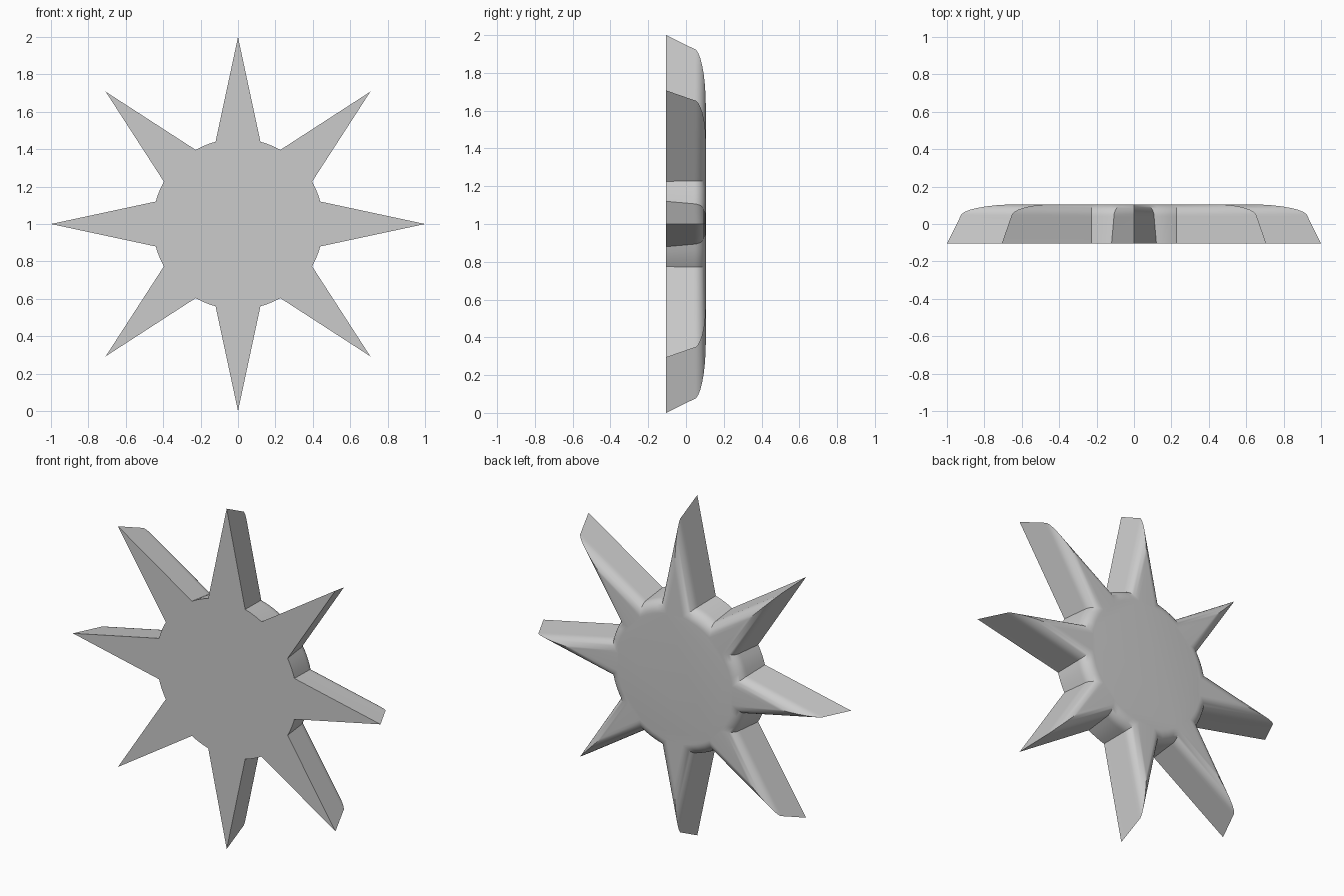
import bpy, bmesh, math

if "Cube" in bpy.data.objects:
    bpy.data.objects.remove(bpy.data.objects["Cube"], do_unlink=True)

SPIKES = 8
HUB = 0.456            # hub radius at the front
HALF = 0.105           # half thickness
TIP_ANGLE = math.atan2(0.12, 0.56)
DRAFT = 0.015          # inward lean of the walls
FILLET = 0.065         # rounding of the back edge
ARC_STEPS = 4
FILLET_STEPS = 8


def outline(bm, inset, y):
    """Star outline moved inwards by inset: a tip and a hub arc for each spike."""
    hub = HUB - inset
    tip = 1 - inset / math.sin(TIP_ANGLE)
    root = math.asin(tip * math.sin(TIP_ANGLE) / hub) - TIP_ANGLE
    step = math.tau / SPIKES
    ring = []
    for i in range(SPIKES):
        points = [(tip, 0)]
        points += [(hub, root + (step - 2 * root) * k / ARC_STEPS)
                   for k in range(ARC_STEPS + 1)]
        for r, a in points:
            a += i * step
            ring.append(bm.verts.new((r * math.cos(a), y, 1 + r * math.sin(a))))
    return ring


# Wall and fillet profile, from the flat front to the rounded back
profile = [(0, -HALF)]
for k in range(FILLET_STEPS + 1):
    t = math.pi / 2 * k / FILLET_STEPS
    profile.append((DRAFT + FILLET * (1 - math.cos(t)),
                    HALF - FILLET + FILLET * math.sin(t)))

bm = bmesh.new()
rings = [outline(bm, inset, y) for inset, y in profile]
n = len(rings[0])
for a, b in zip(rings, rings[1:]):
    for i in range(n):
        j = (i + 1) % n
        bm.faces.new((a[i], a[j], b[j], b[i]))

# Front and back caps: a triangle on each spike and a hub disc
for ring in (rings[0], rings[-1]):
    stride = ARC_STEPS + 2
    for i in range(0, n, stride):
        bm.faces.new((ring[i - 1], ring[i], ring[i + 1]))
    bm.faces.new([v for i, v in enumerate(ring) if i % stride])
bmesh.ops.recalc_face_normals(bm, faces=bm.faces[:])

mesh = bpy.data.meshes.new("eight_point_star")
bm.to_mesh(mesh)
bm.free()
star = bpy.data.objects.new("eight_point_star", mesh)
bpy.context.collection.objects.link(star)

# Plain grey material
grey = bpy.data.materials.new("light_grey")
grey.use_nodes = True
colour = (0.6, 0.6, 0.6, 1)
grey.diffuse_color = colour
grey.node_tree.nodes["Principled BSDF"].inputs["Base Color"].default_value = colour
mesh.materials.append(grey)

# Smooth fillets with sharp creases
bpy.ops.object.select_all(action="DESELECT")
star.select_set(True)
bpy.context.view_layer.objects.active = star
bpy.ops.object.shade_smooth_by_angle(angle=math.radians(30))
